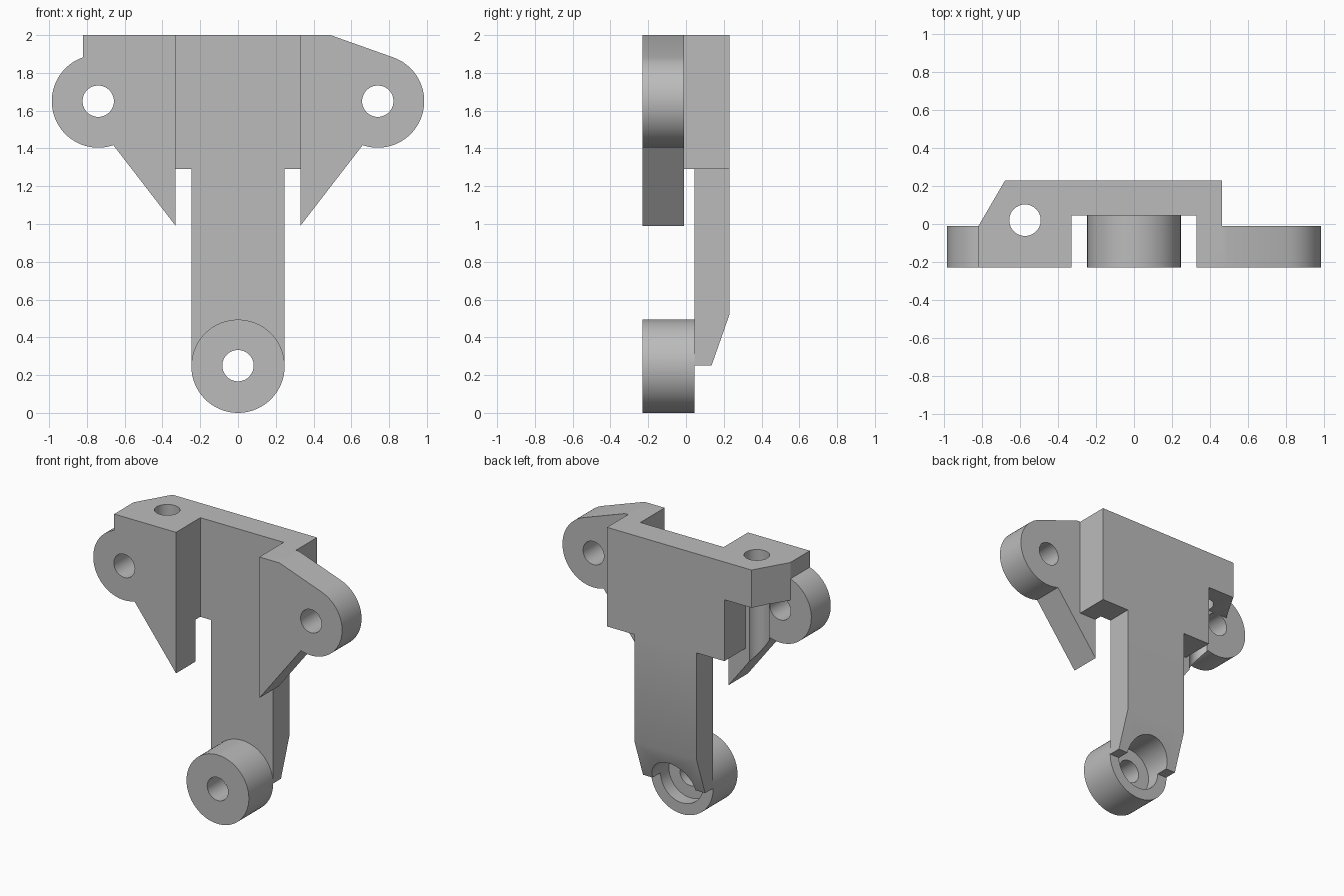
import bpy, bmesh
from math import sin, cos, radians, tau

old = bpy.data.objects.get("Cube")
if old:
    bpy.data.objects.remove(old, do_unlink=True)

grey = bpy.data.materials.new("plain grey")
grey.use_nodes = True
colour = (0.5, 0.5, 0.5, 1)
grey.diffuse_color = colour
grey.node_tree.nodes["Principled BSDF"].inputs["Base Color"].default_value = colour

PLACE = {"x": lambda u, v, w: (w, u, v),
         "y": lambda u, v, w: (u, w, v),
         "z": lambda u, v, w: (u, v, w)}


def prism(name, points, axis, low, high):
    """Extrude a flat outline along an axis."""
    bm = bmesh.new()
    ends = [[bm.verts.new(PLACE[axis](u, v, w)) for u, v in points] for w in (low, high)]
    for end in ends:
        bm.faces.new(end)
    n = len(points)
    for i in range(n):
        j = (i + 1) % n
        bm.faces.new((ends[0][i], ends[0][j], ends[1][j], ends[1][i]))
    bmesh.ops.recalc_face_normals(bm, faces=bm.faces)
    mesh = bpy.data.meshes.new(name)
    bm.to_mesh(mesh)
    bm.free()
    mesh.materials.append(grey)
    obj = bpy.data.objects.new(name, mesh)
    bpy.context.collection.objects.link(obj)
    return obj


def arc(cu, cv, r, start=0, sweep=360, steps=64):
    count = steps if sweep == 360 else steps + 1
    return [(cu + r * cos(radians(start + sweep * i / steps)),
             cv + r * sin(radians(start + sweep * i / steps))) for i in range(count)]


def combine(target, other, operation):
    """Apply a boolean and remove the used piece."""
    mod = target.modifiers.new(operation.lower(), "BOOLEAN")
    mod.operation, mod.object, mod.solver = operation, other, "EXACT"
    bpy.context.view_layer.objects.active = target
    bpy.ops.object.modifier_apply(modifier=mod.name)
    bpy.data.objects.remove(other, do_unlink=True)


FRONT, BACK, EAR_BACK, STEM_FRONT = -0.23, 0.23, -0.01, 0.045
EAR_X, EAR_Z, EAR_R, HOLE_R = 0.74, 1.65, 0.246, 0.083
INNER, OUTER, TOP = 0.33, 0.465, 2.0

# U-shaped upper plate
bracket = prism("mounting_bracket", [
    (-OUTER, BACK), (OUTER, BACK), (OUTER, -0.1), (INNER, -0.1),
    (INNER, STEM_FRONT), (-INNER, STEM_FRONT), (-INNER, -0.1), (-OUTER, -0.1)],
    "z", 1.29, TOP)

# Ears: rounded lugs with a pointed lower gusset
for side, shoulder in ((1, 0.49), (-1, 0.82)):
    outline = [(INNER, 0.99), (INNER, TOP), (shoulder, TOP)]
    outline += arc(EAR_X, EAR_Z, EAR_R, 71, -180, 40)
    ear = prism("ear", [(side * x, z) for x, z in outline], "y", FRONT, EAR_BACK)
    combine(bracket, ear, "UNION")

# Chamfered tab behind the right ear
tab = prism("top_tab", [(-0.82, -0.1), (-0.82, EAR_BACK), (-0.68, BACK),
                        (-0.4, BACK), (-0.4, -0.1)], "z", 1.73, TOP)
combine(bracket, tab, "UNION")

# Stem with sloped lower back
stem = prism("stem", [(STEM_FRONT, 0.25), (0.135, 0.25), (BACK, 0.52),
                      (BACK, 1.4), (STEM_FRONT, 1.4)], "x", -0.246, 0.246)
combine(bracket, stem, "UNION")

# Round boss at the foot
boss = prism("foot_boss", arc(0, 0.247, 0.247), "y", FRONT, STEM_FRONT)
combine(bracket, boss, "UNION")

# Bolt holes, foot counterbore and vertical tab hole
for x, z, r, start in ((EAR_X, EAR_Z, HOLE_R, -0.4), (-EAR_X, EAR_Z, HOLE_R, -0.4),
                       (0, 0.25, HOLE_R, -0.4), (0, 0.25, 0.17, -0.05)):
    combine(bracket, prism("hole", arc(x, z, r, steps=48), "y", start, 0.4), "DIFFERENCE")
combine(bracket, prism("hole", arc(-0.575, 0.02, HOLE_R, steps=48), "z", 0.8, 2.2), "DIFFERENCE")

# Smooth the round walls, keep the corners crisp
bpy.ops.object.select_all(action="DESELECT")
bracket.select_set(True)
bpy.context.view_layer.objects.active = bracket
bpy.ops.object.shade_smooth_by_angle(angle=radians(20))
